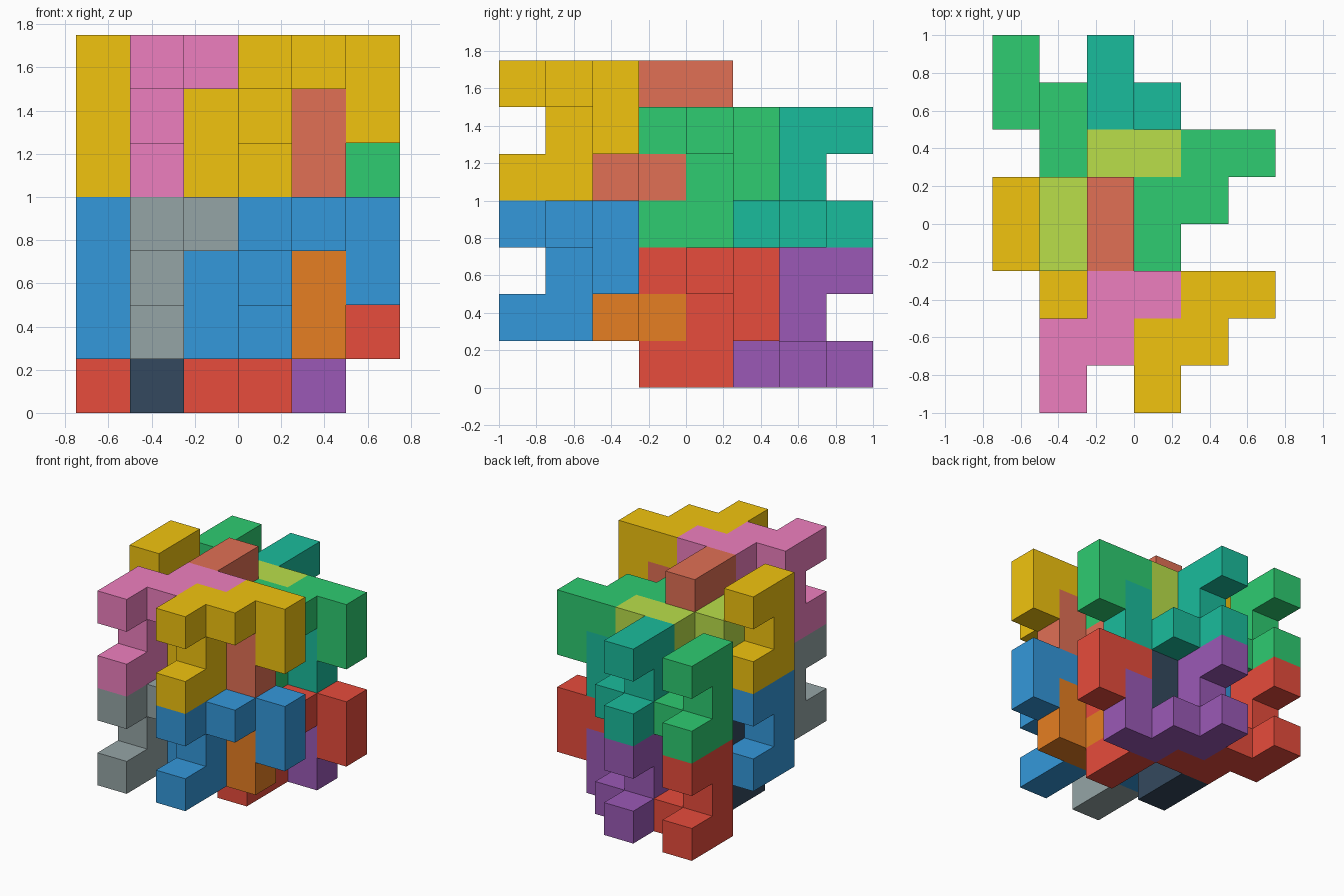
import bpy, bmesh
from mathutils import Vector

if "Cube" in bpy.data.objects:
    bpy.data.objects.remove(bpy.data.objects["Cube"])

CELL = 0.25
ORIGIN = Vector((-0.75, -1.0, 0.0))

# One nine-cube tile: a C-shaped clip, a zigzag arm and a hooked end
CLIP = [(0, 0, 0), (0, 1, 0), (0, 1, 1), (0, 1, 2), (0, 0, 2)]
ARM = [(1, 1, 2), (1, 2, 2), (2, 2, 2), (2, 2, 1)]
FRONT_TILE = CLIP + ARM
# Same tile turned half a turn about the x axis
BACK_TILE = [(x, 4 - y, 2 - z) for x, y, z in FRONT_TILE]


def material(name, hex_code):
    def linear(c):
        return c / 12.92 if c <= 0.04045 else ((c + 0.055) / 1.055) ** 2.4
    rgb = [linear(int(hex_code[n:n + 2], 16) / 255) for n in (0, 2, 4)]
    mat = bpy.data.materials.new(name)
    mat.diffuse_color = (*rgb, 1.0)
    mat.use_nodes = True
    mat.node_tree.nodes["Principled BSDF"].inputs["Base Color"].default_value = mat.diffuse_color
    return mat


def build_tile(name, cells, offset, mat):
    """Skin the outside of a group of cubes as one closed mesh."""
    filled = set(cells)
    bm = bmesh.new()
    for cell in cells:
        for axis in range(3):
            for side in (-1, 1):
                neighbour = list(cell)
                neighbour[axis] += side
                if tuple(neighbour) in filled:
                    continue
                corners = []
                for a, b in ((0, 0), (1, 0), (1, 1), (0, 1)):
                    p = Vector(cell) + Vector(offset)
                    p[axis] += (side + 1) / 2
                    p[(axis + 1) % 3] += a
                    p[(axis + 2) % 3] += b
                    corners.append(bm.verts.new(ORIGIN + p * CELL))
                bm.faces.new(corners if side > 0 else corners[::-1])
    bmesh.ops.remove_doubles(bm, verts=bm.verts, dist=1e-4)
    bmesh.ops.dissolve_limit(bm, angle_limit=0.01, verts=bm.verts, edges=bm.edges)
    bmesh.ops.recalc_face_normals(bm, faces=bm.faces)
    mesh = bpy.data.meshes.new(name)
    bm.to_mesh(mesh)
    bm.free()
    mesh.materials.append(mat)
    bpy.context.collection.objects.link(bpy.data.objects.new(name, mesh))


# Four clusters: cell offset, then main, left-front and right-back colours
CLUSTERS = {
    "upper_front": ((0, 0, 4), ("yellow", "f1c40f"), ("pink", "ee7fbf"), ("salmon", "e17055")),
    "upper_back": ((0, 3, 3), ("green", "2ecc71"), ("lime", "badf4a"), ("teal", "1abc9c")),
    "lower_front": ((0, 0, 1), ("blue", "3498db"), ("grey", "95a5a6"), ("orange", "e67e22")),
    "lower_back": ((0, 3, 0), ("red", "e74c3c"), ("slate", "34495e"), ("purple", "9b59b6")),
}

for place, ((ox, oy, oz), *colours) in CLUSTERS.items():
    main, left, right = [material(*c) for c in colours]
    build_tile(f"{place}_right_tile", FRONT_TILE, (ox + 3, oy, oz), main)
    build_tile(f"{place}_left_tile", FRONT_TILE, (ox + 1, oy, oz), left)
    build_tile(f"{place}_turned_left_tile", BACK_TILE, (ox, oy, oz), main)
    build_tile(f"{place}_turned_right_tile", BACK_TILE, (ox + 2, oy, oz), right)
